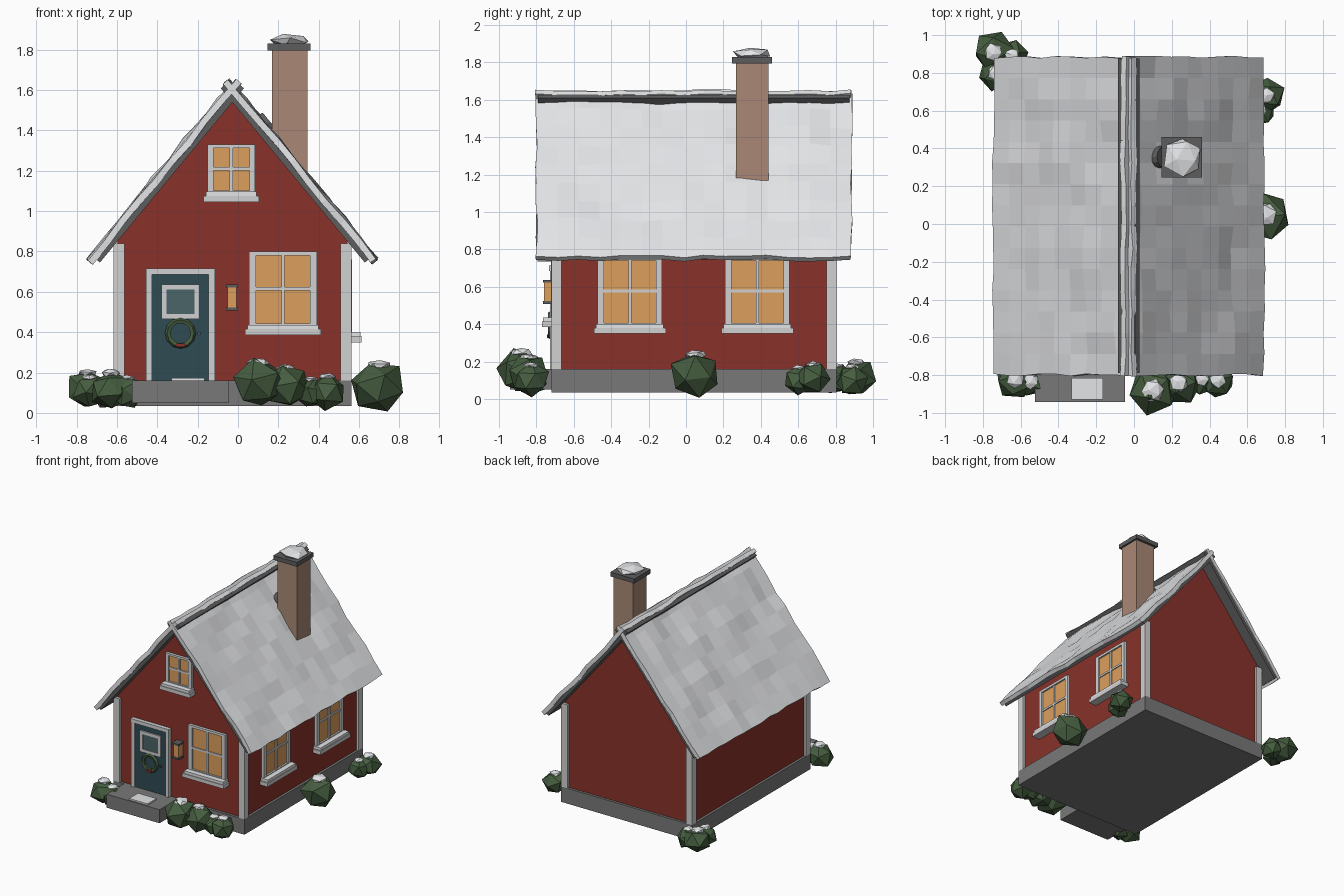
import bpy, bmesh, math, random
from mathutils import Matrix, Vector, noise

if "Cube" in bpy.data.objects:
    bpy.data.objects.remove(bpy.data.objects["Cube"])

random.seed(4)
COLOURS = {
    "snow": (0.80, 0.81, 0.83), "white_trim": (0.64, 0.64, 0.65),
    "wall_red": (0.25, 0.032, 0.023), "window_amber": (0.72, 0.35, 0.11),
    "door_teal": (0.028, 0.07, 0.088), "door_glass": (0.07, 0.13, 0.14),
    "stone_grey": (0.19, 0.19, 0.19), "roof_dark": (0.11, 0.11, 0.11),
    "chimney_clay": (0.40, 0.25, 0.18), "shrub_green": (0.06, 0.11, 0.05),
}
MATS = {}
for key, c in COLOURS.items():
    MATS[key] = bpy.data.materials.new(key)
    MATS[key].diffuse_color = (*c, 1)

CX, Y0, Y1 = -0.028, -0.70, 0.785          # house centre line, front and back walls
XL, XR = -0.598, 0.542                     # side walls
APEX, SLOPE = 1.63, math.atan(1.21)        # top of snow at the ridge, pitch


def finish(name, bm, mats):
    bmesh.ops.recalc_face_normals(bm, faces=bm.faces)
    me = bpy.data.meshes.new(name)
    bm.to_mesh(me)
    bm.free()
    for m in mats:
        me.materials.append(MATS[m])
    ob = bpy.data.objects.new(name, me)
    bpy.context.collection.objects.link(ob)
    return ob


def boxes(name, items, frame=Matrix()):
    """One object from boxes (x0, x1, y0, y1, z0, z1, material), placed by a frame."""
    bm, mats = bmesh.new(), []
    for x0, x1, y0, y1, z0, z1, mat in items:
        if mat not in mats:
            mats.append(mat)
        m = (frame @ Matrix.Translation(((x0 + x1) / 2, (y0 + y1) / 2, (z0 + z1) / 2))
             @ Matrix.Diagonal((x1 - x0, y1 - y0, z1 - z0, 1)))
        old = set(bm.faces)
        bmesh.ops.create_cube(bm, size=1, matrix=m)
        for f in set(bm.faces) - old:
            f.material_index = mats.index(mat)
    return finish(name, bm, mats)


def blob(bm, centre, size, jitter, mat=0):
    """Faceted lump with jittered corners."""
    old = set(bm.faces)
    spin = Matrix.Rotation(random.uniform(0, 6), 4, 'Z') @ Matrix.Rotation(random.uniform(0, 1), 4, 'X')
    vs = bmesh.ops.create_icosphere(bm, subdivisions=1, radius=1, matrix=spin)["verts"]
    for v in vs:
        p = v.co * random.uniform(1 - jitter, 1 + jitter)
        v.co = Vector(centre) + Vector([p[i] * size[i] for i in range(3)])
    for f in set(bm.faces) - old:
        f.material_index = mat


# Walls: gabled profile run from front to back
bm = bmesh.new()
side_z = 0.85
prof = [(XL, 0.10), (XR, 0.10), (XR, side_z), (CX, 1.545), (XL, side_z)]
face = bm.faces.new([bm.verts.new((x, Y0, z)) for x, z in prof])
ext = bmesh.ops.extrude_face_region(bm, geom=[face])["geom"]
bmesh.ops.translate(bm, vec=(0, Y1 - Y0, 0), verts=[v for v in ext if isinstance(v, bmesh.types.BMVert)])
finish("walls", bm, ["wall_red"])

boxes("foundation", [(XL - .02, XR + .02, Y0 - .02, Y1 + .02, .035, .16, "stone_grey")])

# Corner boards
boxes("corner_boards", [
    (x, x + .055, y, y + .055, .16, .84, "white_trim")
    for x in (XL - .02, XR - .035) for y in (Y0 - .02, Y1 - .035)])

# Roof: dark slab and bumpy snow sheet on each slope
for side, tag in ((1, "right"), (-1, "left")):
    c, s = math.cos(SLOPE), math.sin(SLOPE)
    # local axes: down the slope, along the ridge, outwards
    frame = Matrix(((side * c, 0, side * s, CX), (0, 1, 0, 0), (-s, 0, c, APEX), (0, 0, 0, 1)))
    boxes("roof_slab_" + tag, [(-.02, 1.10, -.79, .875, -.058, -.025, "roof_dark")], frame)
    bm = bmesh.new()
    bmesh.ops.create_grid(bm, x_segments=9, y_segments=15, size=1)
    for v in bm.verts:
        edge = abs(v.co.x) > .99 or abs(v.co.y) > .99
        u, y = .55 + v.co.x * .575, .042 + v.co.y * .842
        bump = noise.noise(Vector((u * 4, y * 4, side * 7))) * .02 + random.uniform(-.007, .007)
        lip = random.uniform(-.007, .007)
        v.co = frame @ Vector((u + lip, y + (lip if edge else 0), bump * (.6 if edge else 1)))
    ob = finish("roof_snow_" + tag, bm, ["snow"])
    bm = bmesh.new()
    bm.from_mesh(ob.data)
    bm.normal_update()
    if sum(f.normal.z for f in bm.faces) < 0:
        bmesh.ops.reverse_faces(bm, faces=bm.faces)
    bm.to_mesh(ob.data)
    bm.free()
    mod = ob.modifiers.new("thickness", 'SOLIDIFY')
    mod.thickness, mod.offset = .032, -1
    if side == 1:
        # Dark flashing disc beside the chimney
        bm = bmesh.new()
        bmesh.ops.create_cone(bm, cap_ends=True, segments=12, radius1=.06, radius2=.055, depth=.04,
                              matrix=frame @ Matrix.Translation((.26, .355, .005)))
        finish("roof_flashing", bm, ["roof_dark"])

# Chimney with cap and snow
boxes("chimney", [(.168, .345, .267, .44, 1.05, 1.80, "chimney_clay"),
                  (.145, .36, .247, .46, 1.795, 1.83, "roof_dark")])
bm = bmesh.new()
blob(bm, (.258, .355, 1.845), (.105, .105, .035), .08)
finish("chimney_snow", bm, ["snow"])


def window(name, w, h, frame, t=.033):
    """Window in local x (across), -y (outwards), z (up from the sill)."""
    a, m, d = w / 2, .008, -.022
    boxes(name, [
        (-a + t, a - t, -.008, 0, 0, h - .01, "window_amber"),
        (-a, -a + t, d, 0, 0, h, "white_trim"), (a - t, a, d, 0, 0, h, "white_trim"),
        (-a + t, a - t, d, 0, h - t * .6, h, "white_trim"),
        (-a + t, a - t, d, 0, 0, .012, "white_trim"),
        (-m, m, -.017, 0, 0, h - .01, "white_trim"),
        (-a + t, a - t, -.016, 0, h / 2 - m, h / 2 + m, "white_trim"),
        (-a - .02, a + .02, -.07, 0, -.045, -.015, "white_trim"),
        (-a - .008, a + .008, -.064, 0, -.015, .006, "snow")], frame)


# Windows: two on the front, two on the right
window("front_window", .335, .37, Matrix.Translation((.223, Y0, .43)))
window("attic_window", .235, .24, Matrix.Translation((-.033, Y0, 1.09)), .028)
for y, tag in ((-.30, "front"), (.382, "back")):
    window("side_window_" + tag, .345, .365,
           Matrix.Translation((XR, y, .395)) @ Matrix.Rotation(math.pi / 2, 4, 'Z'))

# Door with frame, small glazed panel and knob
boxes("door", [
    (-.425, -.145, Y0 - .015, Y0, .16, .69, "door_teal"),
    (-.455, -.425, Y0 - .028, Y0, .16, .685, "white_trim"),
    (-.145, -.115, Y0 - .028, Y0, .16, .685, "white_trim"),
    (-.457, -.113, Y0 - .032, Y0, .685, .715, "white_trim"),
    (-.36, -.21, Y0 - .019, Y0, .49, .615, "door_glass"),
    (-.38, -.355, Y0 - .026, Y0, .465, .637, "white_trim"),
    (-.215, -.19, Y0 - .026, Y0, .465, .637, "white_trim"),
    (-.355, -.215, Y0 - .026, Y0, .612, .637, "white_trim"),
    (-.355, -.215, Y0 - .026, Y0, .465, .49, "white_trim"),
    (-.20, -.185, Y0 - .035, Y0, .385, .402, "roof_dark")])

# Wreath and bow
bpy.ops.mesh.primitive_torus_add(location=(-.285, Y0 - .024, .395), rotation=(math.pi / 2, 0, 0),
                                 major_radius=.062, minor_radius=.015,
                                 major_segments=12, minor_segments=5)
wreath = bpy.context.object
wreath.name = "wreath"
wreath.data.materials.append(MATS["shrub_green"])
boxes("wreath_bow", [(-.307, -.263, Y0 - .044, Y0 - .02, .326, .345, "wall_red")])

# Wall lantern
boxes("lantern", [
    (-.053, -.007, Y0 - .058, Y0, .52, .625, "window_amber"),
    (-.06, 0, Y0 - .065, Y0, .622, .637, "roof_dark"),
    (-.06, 0, Y0 - .065, Y0, .508, .523, "roof_dark")])

# Door step with snow patch
boxes("door_step", [
    (-.525, -.048, -.942, Y0, .05, .16, "stone_grey"),
    (-.33, -.165, -.93, -.815, .155, .172, "snow")])

# Shrubs with snowy tops
SHRUBS = {
    "back_left": [(-.745, .91, .115, .10), (-.735, .80, .105, .085), (-.645, .89, .10, .085)],
    "front_left": [(-.63, -.825, .115, .10), (-.55, -.83, .10, .085)],
    "front_right": [(.10, -.88, .145, .125), (.24, -.84, .135, .105),
                    (.36, -.82, .10, .08), (.44, -.825, .105, .09)],
    "right_middle": [(.695, .05, .13, .13)],
    "right_back": [(.665, .605, .10, .08), (.70, .68, .11, .09)],
}
for tag, lumps in SHRUBS.items():
    bm = bmesh.new()
    for x, y, z, r in lumps:
        blob(bm, (x, y, z), (r * 1.08, r * 1.08, r), .1)
        blob(bm, (x, y, z + r * .82), (r * .5, r * .5, r * .22), .1, 1)
    finish("shrub_" + tag, bm, ["shrub_green", "snow"])

for m in bpy.data.materials:
    if m.users and not m.is_grease_pencil:
        m.use_nodes = True
        m.node_tree.nodes["Principled BSDF"].inputs["Base Color"].default_value = m.diffuse_color
